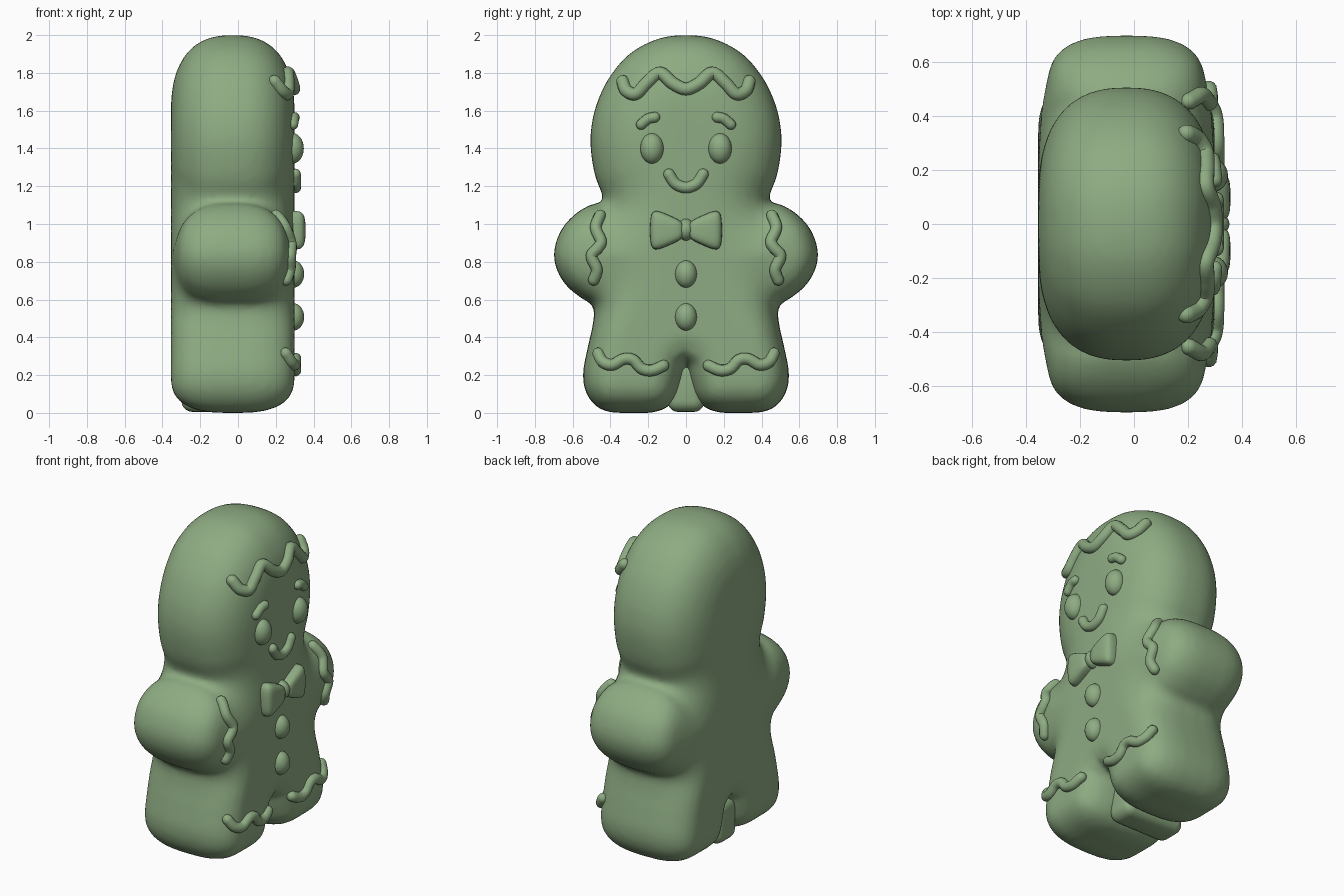
import bpy, bmesh, math
from mathutils import Vector, kdtree, geometry
from mathutils.bvhtree import BVHTree

if "Cube" in bpy.data.objects:
    bpy.data.objects.remove(bpy.data.objects["Cube"])

CX = -0.028  # mid-plane of the cookie
green = bpy.data.materials.new("sage_green")
green.diffuse_color = (.27, .41, .225, 1)
green.use_nodes = True
green.node_tree.nodes["Principled BSDF"].inputs["Base Color"].default_value = green.diffuse_color


def spline(pts, n, closed=False):
    """Catmull-Rom samples through 2D points (y, z)."""
    p = [Vector(q) for q in pts]
    m = len(p)
    get = (lambda i: p[i % m]) if closed else (lambda i: p[max(0, min(m - 1, i))])
    out = []
    for i in range(m if closed else m - 1):
        a, b, c, d = get(i - 1), get(i), get(i + 1), get(i + 2)
        for k in range(n):
            t = k / n
            out.append(0.5 * (2 * b + (c - a) * t + (2 * a - 5 * b + 4 * c - d) * t * t
                              + (3 * b - a - 3 * c + d) * t ** 3))
    if not closed:
        out.append(p[-1])
    return out


def mirror(pts):
    return [(-y, z) for y, z in pts]


def add_object(name, me):
    ob = bpy.data.objects.new(name, me)
    bpy.context.collection.objects.link(ob)
    me.materials.clear()
    me.materials.append(green)
    for f in me.polygons:
        f.use_smooth = True
    return ob


def new_mesh(name, bm):
    bmesh.ops.recalc_face_normals(bm, faces=bm.faces)
    me = bpy.data.meshes.new(name)
    bm.to_mesh(me)
    bm.free()
    return add_object(name, me)


# Body: puffed-up outline, thickness driven by distance to the rim
half = [(0, 2), (.15, 1.98), (.3, 1.9), (.41, 1.77), (.475, 1.63), (.503, 1.5), (.503, 1.38),
        (.48, 1.25), (.442, 1.15), (.45, 1.115), (.51, 1.1), (.59, 1.05), (.66, .97),
        (.698, .86), (.685, .76), (.63, .67), (.55, .605), (.5, .575), (.487, .53),
        (.497, .45), (.522, .34), (.545, .21), (.53, .11), (.475, .035), (.4, .004), (.3, 0),
        (.18, .002), (.1, .03), (.05, .09), (.02, .18)]
outline = spline(half + [(0, .25)] + mirror(half[:0:-1]), 6, True)
n = len(outline)
kd = kdtree.KDTree(n)
for i, p in enumerate(outline):
    kd.insert((p.x, p.y, 0), i)
kd.balance()
rim = lambda p: kd.find((p[0], p[1], 0))[2]

pts = list(outline)
for d in (.003, .012, .03, .055, .085, .12):
    for i, p in enumerate(outline):
        t = (outline[(i + 1) % n] - outline[i - 1]).normalized()
        q = p + Vector((t.y, -t.x)) * d
        if rim(q) > d * .93:
            pts.append(q)
for i in range(-24, 25):
    for j in range(1, 67):
        q = Vector((i * .03, j * .03))
        if rim(q) > .14:
            pts.append(q)
verts, _, faces, *_ = geometry.delaunay_2d_cdt(pts, [], [list(range(n))], 1, 1e-5)


def ramp(v, a, b):
    t = max(0, min(1, (v - a) / (b - a)))
    return t * t * (3 - 2 * t)


def thickness(y, z):
    k = ramp(z, .4, .85)                                   # legs to torso
    arm = ramp(abs(y), .36, .6) * ramp(z, .45, .6) * ramp(-z, -1.3, -1.08)
    r = (.2 + .22 * k) * (1 - arm) + .2 * arm
    e = 2.8 - .3 * k * (1 - arm)
    d = min(1, rim((y, z)) / r)
    return (.327 - .035 * arm) * (1 - (1 - d) ** e) ** (1 / e)


bm = bmesh.new()
sides = []
for s in (1, -1):
    sides.append([bm.verts.new((CX + s * thickness(*v), v[0], v[1])) for v in verts])
for vs in sides:
    for f in faces:
        bm.faces.new([vs[i] for i in f])
bmesh.ops.delete(bm, geom=[v for v in bm.verts if not v.link_faces], context='VERTS')
bmesh.ops.remove_doubles(bm, verts=bm.verts, dist=1e-5)
body = new_mesh("cookie_body", bm)
m = body.modifiers.new("even", 'REMESH')
m.mode, m.voxel_size, m.use_smooth_shade = 'VOXEL', .018, True
m = body.modifiers.new("soften", 'SMOOTH')
m.factor, m.iterations = .5, 6
dg = bpy.context.evaluated_depsgraph_get()
bvh = BVHTree.FromObject(body, dg)


def front(y, z):
    hit = bvh.ray_cast(Vector((2, y, z)), Vector((-1, 0, 0)))[0]
    return hit.x if hit else .2


# Recessed web between the legs
bm = bmesh.new()
bmesh.ops.create_cube(bm, size=1)
for v in bm.verts:
    v.co = (v.co.x * .42 - .09, v.co.y * .2, v.co.z * .27 + .14)
bmesh.ops.bevel(bm, geom=bm.edges[:], offset=.06, segments=5, affect='EDGES', profile=.5)
new_mesh("leg_web", bm)


# Icing: round-ended tubes lying on the front surface
def icing(name, pts, r):
    path = [Vector((front(p.x, p.y) + .005, p.x, p.y)) for p in spline(pts, 8)]
    a, b = (path[0] - path[1]).normalized(), (path[-1] - path[-2]).normalized()
    steps = [(.98, .2), (.9, .44), (.7, .71), (.4, .92)]
    rows = [(path[0] + a * r * s, k) for s, k in steps] + [(p, 1) for p in path] + \
           [(path[-1] + b * r * s, k) for s, k in reversed(steps)]
    cu = bpy.data.curves.new(name, 'CURVE')
    cu.dimensions, cu.bevel_depth, cu.bevel_resolution, cu.use_fill_caps = '3D', r, 4, True
    sp = cu.splines.new('POLY')
    sp.points.add(len(rows) - 1)
    for q, (co, k) in zip(sp.points, rows):
        q.co, q.radius = (*co, 1), k
    ob = bpy.data.objects.new(name, cu)
    bpy.context.collection.objects.link(ob)
    me = bpy.data.meshes.new_from_object(ob.evaluated_get(bpy.context.evaluated_depsgraph_get()))
    bpy.data.objects.remove(ob)
    add_object(name, me)


hair = [(-.335, 1.755), (-.315, 1.705), (-.265, 1.69), (-.21, 1.745), (-.14, 1.80), (-.07, 1.745)]
icing("hair_icing", hair + [(0, 1.715)] + mirror(hair[::-1]), .034)
smile = [(-.09, 1.263), (-.055, 1.213)]
icing("mouth", smile + [(0, 1.193)] + mirror(smile[::-1]), .03)
pairs = {
    "brow": ([(.237, 1.527), (.2, 1.557), (.165, 1.565)], .028),
    "sleeve_icing": ([(.455, 1.045), (.478, .98), (.45, .91), (.465, .875), (.5, .83),
                      (.472, .76), (.488, .705)], .031),
    "trouser_icing": ([(.465, .315), (.44, .27), (.39, .255), (.33, .285), (.28, .28), (.235, .235),
                       (.18, .225), (.12, .25)], .031)}
for name, (p, r) in pairs.items():
    icing(name + "_right", p, r)
    icing(name + "_left", mirror(p), r)


# Eyes, buttons and bow knot
def blob(name, y, z, rx, ry, rz):
    bm = bmesh.new()
    bmesh.ops.create_uvsphere(bm, u_segments=24, v_segments=16, radius=1)
    x = front(y, z) - .005
    for v in bm.verts:
        v.co = (x + v.co.x * rx, y + v.co.y * ry, z + v.co.z * rz)
    new_mesh(name, bm)


for s, side in ((1, "right"), (-1, "left")):
    blob("eye_" + side, s * .18, 1.4, .058, .062, .08)
blob("button_upper", 0, .735, .056, .058, .072)
blob("button_lower", 0, .508, .056, .058, .072)
blob("bow_knot", 0, .97, .06, .045, .058)

# Bow wings: soft pillows flaring outwards
for s, side in ((1, "right"), (-1, "left")):
    bm = bmesh.new()
    bmesh.ops.create_cube(bm, size=1)
    bmesh.ops.subdivide_edges(bm, edges=bm.edges[:], cuts=1, use_grid_fill=True)
    for v in bm.verts:
        t = v.co.y + .5
        v.co = (.295 + v.co.x * .125, s * (.01 + .18 * t), .967 + v.co.z * (.09 + .155 * t))
    wing = new_mesh("bow_wing_" + side, bm)
    wing.modifiers.new("round", 'SUBSURF').levels = 2
